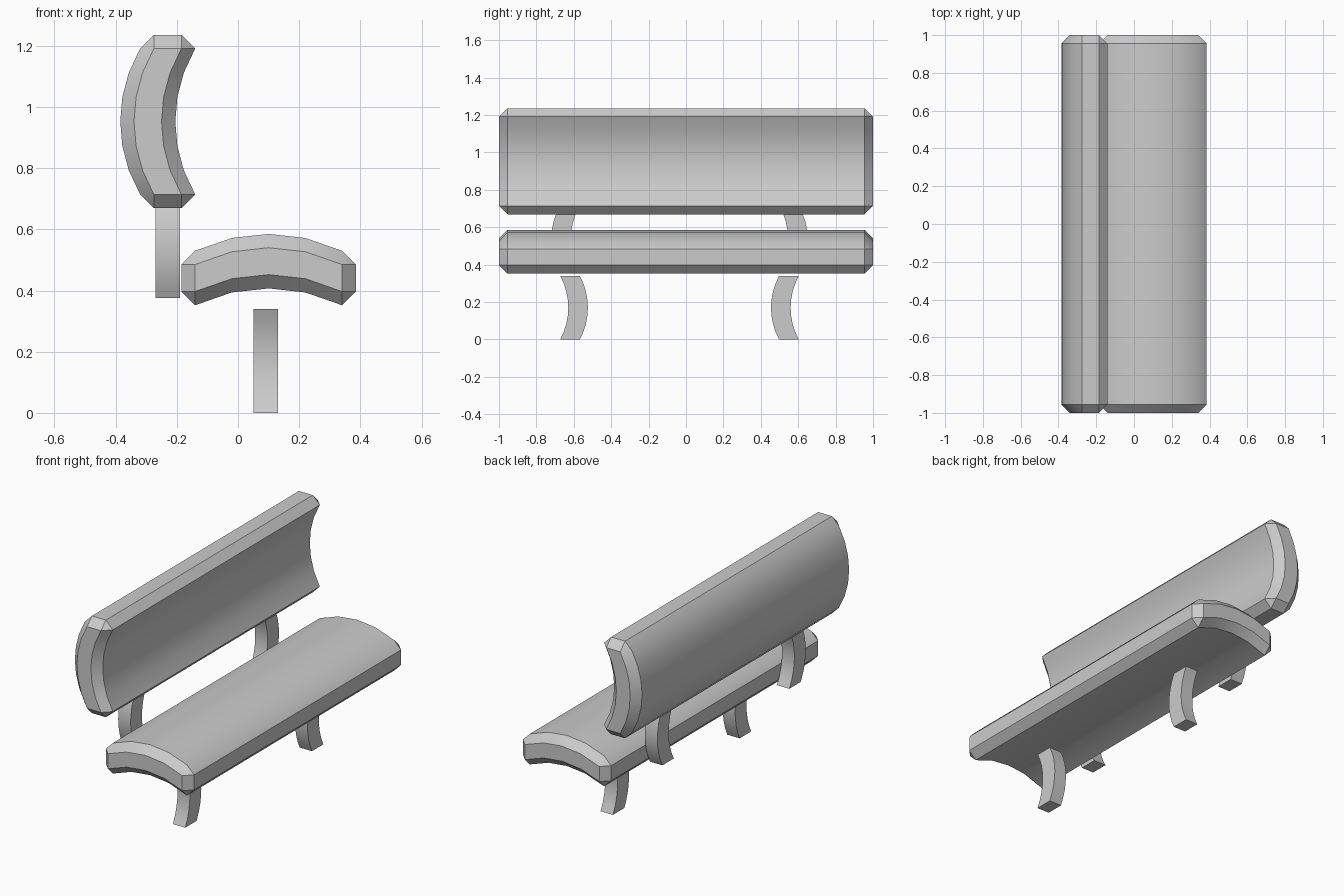
import bpy, bmesh, math
from mathutils import Vector

if "Cube" in bpy.data.objects:
    bpy.data.objects.remove(bpy.data.objects["Cube"])


def bowed_block(name, centre, half, axis, bow, segments, chamfer=0.0):
    """Box, optionally chamfered, cut across one axis and bowed along a circular arc."""
    bm = bmesh.new()
    bmesh.ops.create_cube(bm, size=2)
    bmesh.ops.scale(bm, vec=half, verts=bm.verts)
    if chamfer:
        bmesh.ops.bevel(bm, geom=bm.edges[:], offset=chamfer, segments=1,
                        affect='EDGES', profile=0.5)
    chord = half[axis] - chamfer
    normal = Vector((0, 0, 0))
    normal[axis] = 1
    for i in range(1, segments):
        cut = normal * (chord * (2 * i / segments - 1))
        bmesh.ops.bisect_plane(bm, geom=bm.verts[:] + bm.edges[:] + bm.faces[:],
                               plane_co=cut, plane_no=normal)
    # arc through both ends of the chord
    bow = Vector(bow)
    sag = bow.length
    radius = (chord ** 2 + sag ** 2) / (2 * sag)
    for v in bm.verts:
        u = min(abs(v.co[axis]), chord)
        v.co += bow.normalized() * (sag - radius + math.sqrt(radius ** 2 - u ** 2))
    bmesh.ops.recalc_face_normals(bm, faces=bm.faces)
    mesh = bpy.data.meshes.new(name)
    bm.to_mesh(mesh)
    bm.free()
    mesh.shade_smooth()
    mesh.set_sharp_from_angle(angle=math.radians(30))
    obj = bpy.data.objects.new(name, mesh)
    obj.location = centre
    bpy.context.collection.objects.link(obj)
    return obj


# Seat, arched upward
bowed_block("seat", (0.10, 0, 0.441), (0.285, 1.0, 0.089), 0, (0, 0, 0.055), 4, 0.045)

# Backrest, bowed away from the seat
bowed_block("backrest", (-0.23, 0, 0.9525), (0.09, 1.0, 0.2835), 2, (-0.065, 0, 0), 6, 0.045)

# Legs bow inward, backrest supports bow outward
for side, label in ((-1, "near"), (1, "far")):
    y = -0.035 + side * 0.585
    bowed_block(f"leg_{label}", (0.09, y, 0.17), (0.04, 0.0525, 0.17),
                2, (0, -side * 0.043, 0), 8)
    bowed_block(f"back_support_{label}", (-0.23, y, 0.545), (0.04, 0.0525, 0.17),
                2, (0, side * 0.047, 0), 8)
